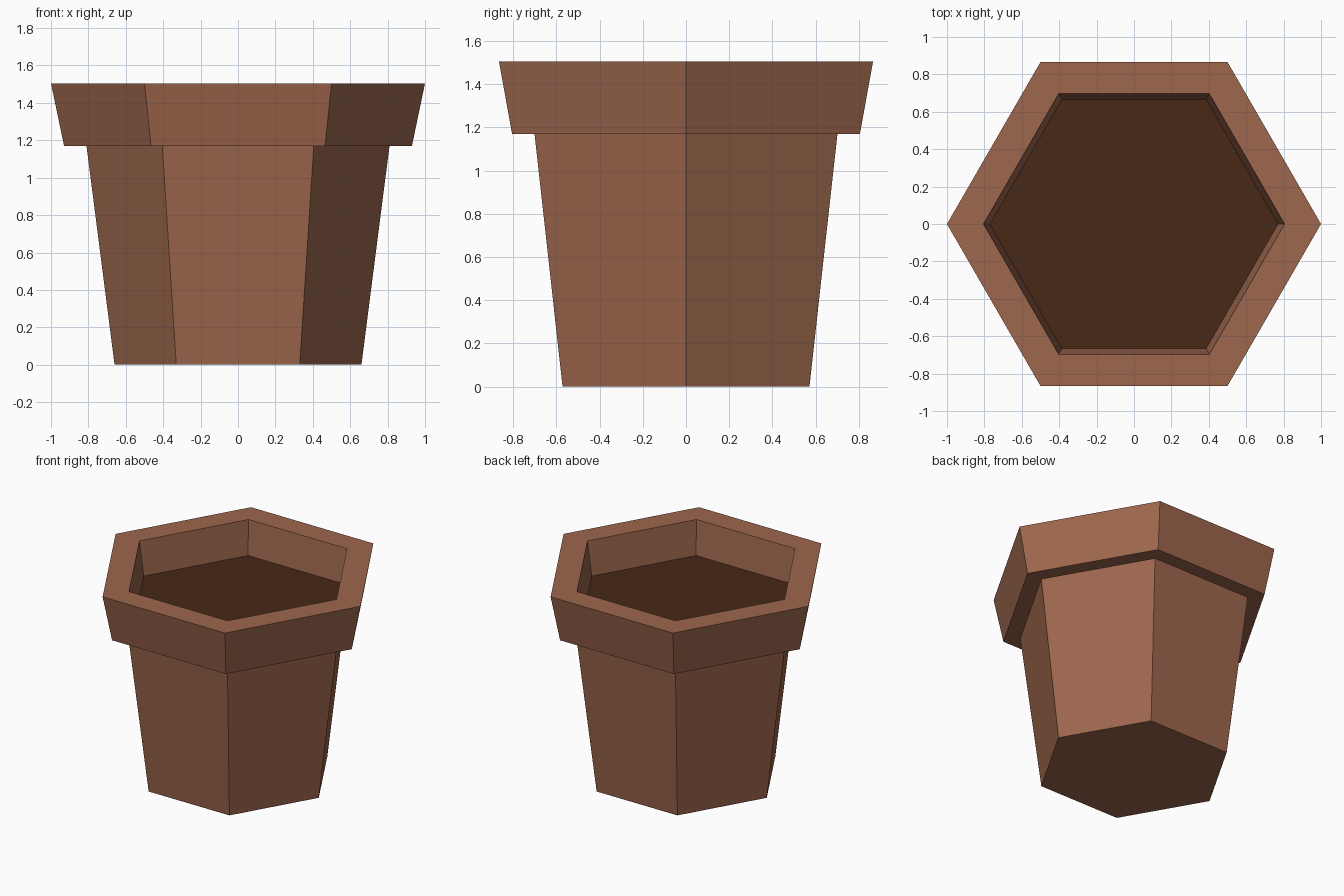
import bpy, bmesh
from math import cos, sin, pi

if "Cube" in bpy.data.objects:
    bpy.data.objects.remove(bpy.data.objects["Cube"])

SIDES = 6


def material(name, rgb):
    m = bpy.data.materials.new(name)
    m.diffuse_color = (*rgb, 1)
    m.use_nodes = True
    m.node_tree.nodes["Principled BSDF"].inputs["Base Color"].default_value = m.diffuse_color
    return m


def lathe(name, profile, mat, cap_start=False):
    """Sweep a (radius, z) profile round a hexagon, flat shaded."""
    bm = bmesh.new()
    rings = [[bm.verts.new((r * cos(2 * pi * i / SIDES), r * sin(2 * pi * i / SIDES), z))
              for i in range(SIDES)] for r, z in profile]
    for a, b in zip(rings, rings[1:]):
        for i in range(SIDES):
            j = (i + 1) % SIDES
            bm.faces.new((a[i], a[j], b[j], b[i]))
    if cap_start:
        bm.faces.new(rings[0][::-1])
    mesh = bpy.data.meshes.new(name)
    bm.to_mesh(mesh)
    bm.free()
    mesh.materials.append(mat)
    obj = bpy.data.objects.new(name, mesh)
    bpy.context.collection.objects.link(obj)
    return obj


terracotta = material("terracotta", (0.34, 0.135, 0.075))
earth = material("earth", (0.063, 0.022, 0.0075))

# Pot: base, tapered body, overhanging rim, inner wall down to the soil
lathe("pot", [(0.66, 0), (0.81, 1.17), (0.93, 1.17), (1.0, 1.505),
              (0.805, 1.505), (0.77, 1.255)], terracotta, cap_start=True)

# Soil: single hexagon facing up
bpy.ops.mesh.primitive_circle_add(vertices=SIDES, radius=0.77, fill_type='NGON',
                                  location=(0, 0, 1.255), rotation=(0, 0, pi / 2))
soil = bpy.context.object
soil.name = "soil"
soil.data.materials.append(earth)
